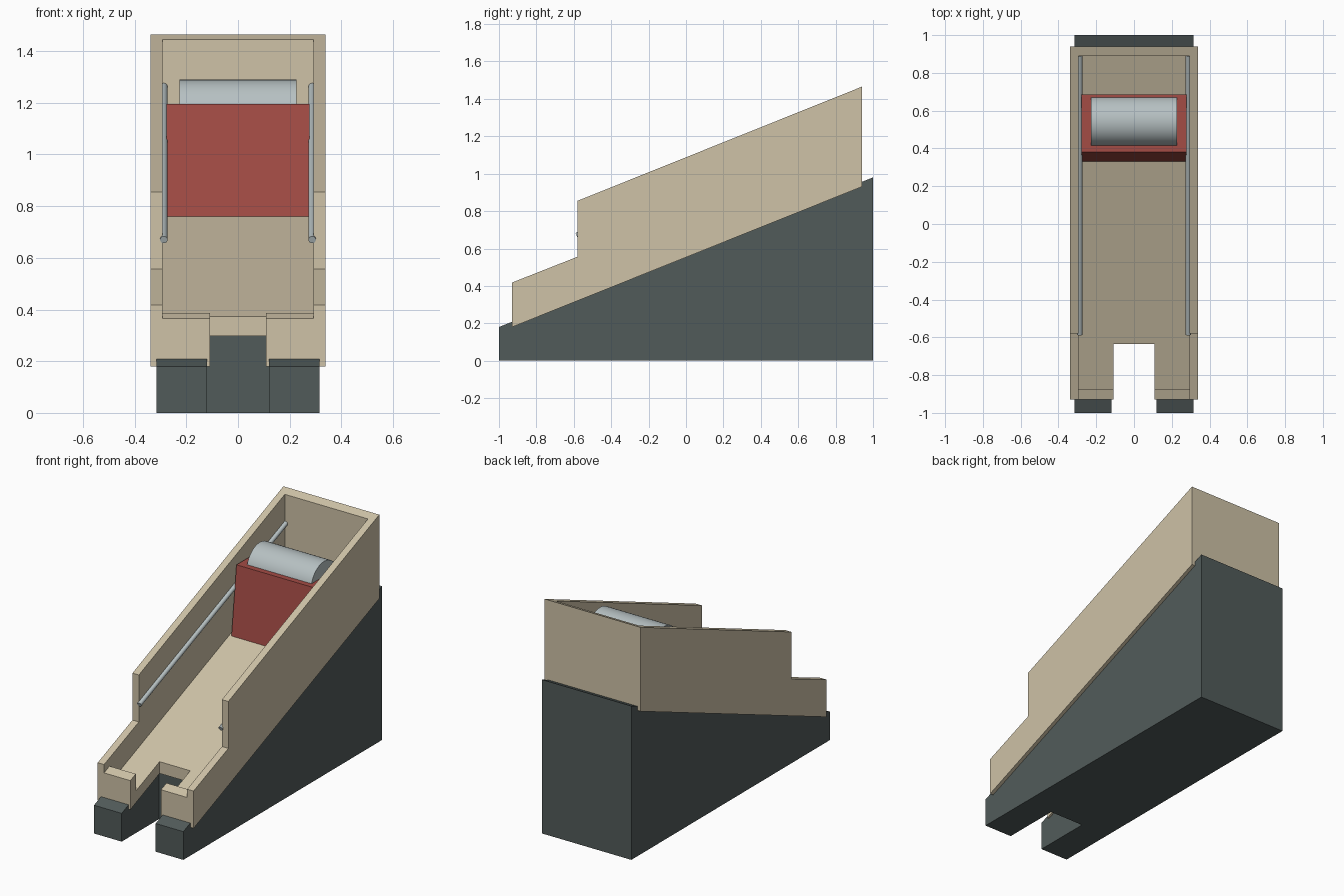
import bpy, bmesh, math
from mathutils import Vector

if "Cube" in bpy.data.objects:
    bpy.data.objects.remove(bpy.data.objects["Cube"])

SLOPE = 0.401


def material(name, rgb):
    m = bpy.data.materials.new(name)
    m.diffuse_color = (*rgb, 1)
    m.use_nodes = True
    m.node_tree.nodes["Principled BSDF"].inputs["Base Color"].default_value = m.diffuse_color
    return m


TAN = material("tan", (0.62, 0.54, 0.385))
DARK = material("dark_slate", (0.083, 0.105, 0.102))
RED = material("red", (0.37, 0.072, 0.06))
STEEL = material("steel_grey", (0.47, 0.53, 0.54))


def extrude(name, profile, x0, x1, mat):
    """Side profile of (y, z) points, extruded from x0 to x1."""
    bm = bmesh.new()
    face = bm.faces.new([bm.verts.new((x0, y, z)) for y, z in profile])
    ext = bmesh.ops.extrude_face_region(bm, geom=[face])
    moved = [v for v in ext["geom"] if isinstance(v, bmesh.types.BMVert)]
    bmesh.ops.translate(bm, vec=(x1 - x0, 0, 0), verts=moved)
    bmesh.ops.recalc_face_normals(bm, faces=bm.faces)
    mesh = bpy.data.meshes.new(name)
    bm.to_mesh(mesh)
    bm.free()
    mesh.materials.append(mat)
    obj = bpy.data.objects.new(name, mesh)
    bpy.context.collection.objects.link(obj)
    return obj


def cut(obj, cutter):
    """Subtract the cutter and remove it."""
    mod = obj.modifiers.new("cut", 'BOOLEAN')
    mod.operation = 'DIFFERENCE'
    mod.solver = 'EXACT'
    mod.object = cutter
    bpy.context.view_layer.objects.active = obj
    bpy.ops.object.modifier_apply(modifier=mod.name)
    bpy.data.objects.remove(cutter)


def rod(name, a, b, radius, sides, mat):
    """Cylinder from point a to point b."""
    a, b = Vector(a), Vector(b)
    bpy.ops.mesh.primitive_cylinder_add(vertices=sides, radius=radius,
                                        depth=(b - a).length, location=(a + b) / 2)
    obj = bpy.context.object
    obj.name = name
    obj.rotation_euler = (b - a).to_track_quat('Z', 'Y').to_euler()
    obj.data.materials.append(mat)
    bpy.ops.object.shade_smooth_by_angle(angle=math.radians(30))
    return obj


def floor_z(y):
    return 0.255 + SLOPE * (y + 0.93)


def block(y0, y1):
    return [(y0, -0.5), (y1, -0.5), (y1, 2), (y0, 2)]


# Wedge base with a slot at the low end
base = extrude("wedge_base", [(-1, 0), (1, 0), (1, 0.98), (-1, 0.18)], -0.315, 0.315, DARK)
cut(base, extrude("base_slot", block(-1.2, -0.625), -0.12, 0.12, DARK))

# Sloping open tray: stepped sides, low front lip, slot in the floor
tray = extrude("tray", [(-0.93, 0.18), (0.94, 0.93), (0.94, 1.465), (-0.58, 0.855),
                        (-0.58, 0.556), (-0.93, 0.418)], -0.338, 0.338, TAN)
cavity = [(-1.1, 0.297), (-0.875, 0.387), (-0.875, floor_z(-0.875)),
          (0.89, floor_z(0.89)), (0.89, 2), (-1.1, 2)]
cut(tray, extrude("tray_cavity", cavity, -0.293, 0.293, TAN))
cut(tray, extrude("tray_slot", block(-1.2, -0.635), -0.108, 0.108, TAN))

# Sliding pusher block with a roller weight sunk into its top
extrude("pusher", [(0.33, floor_z(0.33)), (0.685, floor_z(0.685)),
                   (0.685, 1.195), (0.38, 1.195)], -0.277, 0.277, RED)
rod("roller", (-0.227, 0.543, 1.157), (0.227, 0.543, 1.157), 0.133, 32, STEEL)

# Guide rods along the inner walls
for side, label in ((-1, "left"), (1, "right")):
    x = side * 0.287
    rod(label + "_guide_rod", (x, -0.585, 0.67), (x, 0.893, 0.67 + 1.478 * SLOPE),
        0.0145, 16, STEEL)
